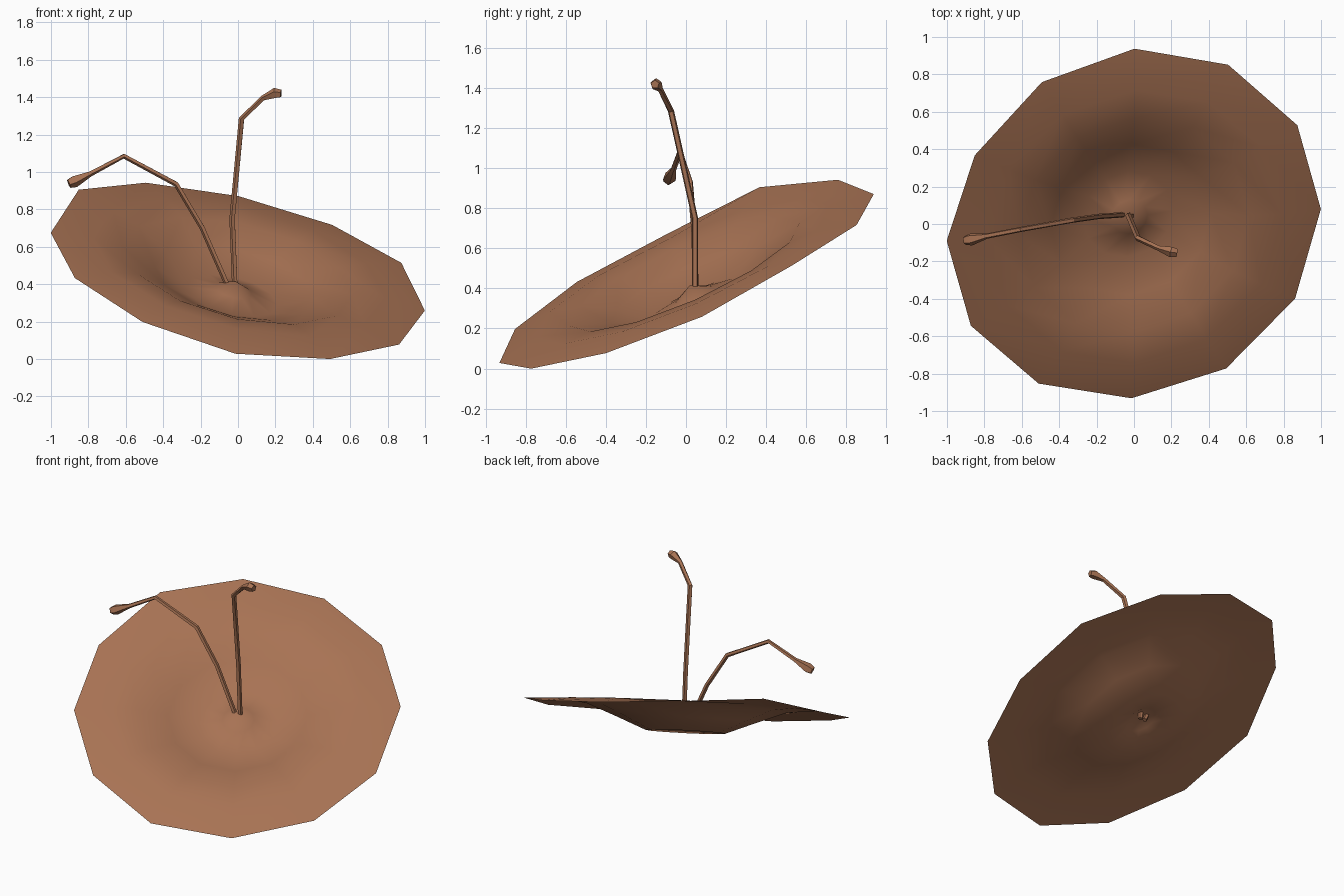
import bpy, bmesh, math
from mathutils import Vector, Matrix

cube = bpy.data.objects.get("Cube")
if cube:
    bpy.data.objects.remove(cube, do_unlink=True)

brown = bpy.data.materials.new("warm_brown")
brown.use_nodes = True
colour = (0.39, 0.17, 0.088, 1)
brown.diffuse_color = colour
brown.node_tree.nodes["Principled BSDF"].inputs["Base Color"].default_value = colour


def finish(bm, name, smooth_angle):
    mesh = bpy.data.meshes.new(name)
    bm.to_mesh(mesh)
    bm.free()
    mesh.materials.append(brown)
    obj = bpy.data.objects.new(name, mesh)
    bpy.context.collection.objects.link(obj)
    bpy.ops.object.select_all(action="DESELECT")
    obj.select_set(True)
    bpy.context.view_layer.objects.active = obj
    bpy.ops.object.shade_smooth_by_angle(angle=math.radians(smooth_angle))
    return obj


def bridge(bm, a, b):
    n = len(a)
    for i in range(n):
        bm.faces.new((a[i], a[(i + 1) % n], b[(i + 1) % n], b[i]))


# Cap: dish with a raised centre, a swollen lip and a slightly warped rim, tilted as a whole
def make_cap(profile, rim_warp, phase, centre, normal):
    bm = bmesh.new()
    sides = len(rim_warp)
    tip = bm.verts.new((0, 0, profile[0][1]))
    rings = []
    for r, z in profile[1:]:
        angles = [phase + math.tau * i / sides for i in range(sides)]
        rings.append([bm.verts.new((r * math.cos(a), r * math.sin(a), z)) for a in angles])
    for vert, lift in zip(rings[-1], rim_warp):
        vert.co.z += lift
    for i in range(sides):
        bm.faces.new((tip, rings[0][i], rings[0][(i + 1) % sides]))
    for inner, outer in zip(rings, rings[1:]):
        bridge(bm, inner[::-1], outer[::-1])
    tilt = Vector((0, 0, 1)).rotation_difference(Vector(normal)).to_matrix().to_4x4()
    bm.transform(Matrix.Translation(centre) @ tilt)
    return finish(bm, "cap", 80)


make_cap([(0, -0.063), (0.1, -0.115), (0.25, -0.15), (0.44, -0.073),
          (0.63, 0), (0.8, 0.018), (1.025, 0)],
         [-0.005, 0.015, -0.015, -0.022, 0.005, 0.05,
          -0.005, -0.01, -0.016, -0.027, -0.005, -0.005],
         0.04, (0, -0.007, 0.471), (0.246, -0.45, 1))


# Stalks: thin five-sided tubes that swell into a blunt bud at the end
def make_stalk(name, path, radii, sides=5):
    bm = bmesh.new()
    pts = [Vector(p) for p in path]
    rings = []
    for i, p in enumerate(pts):
        along = (pts[min(i + 1, len(pts) - 1)] - pts[max(i - 1, 0)]).normalized()
        side = along.cross(Vector((0, 1, 0))).normalized()
        up = side.cross(along)
        ring = []
        for k in range(sides):
            a = math.tau * k / sides
            ring.append(bm.verts.new(p + radii[i] * (side * math.cos(a) + up * math.sin(a))))
        rings.append(ring)
    for a, b in zip(rings, rings[1:]):
        bridge(bm, a, b)
    bm.faces.new(rings[0])
    bm.faces.new(rings[-1])
    bmesh.ops.recalc_face_normals(bm, faces=bm.faces)
    return finish(bm, name, 30)


make_stalk("tall_stalk",
           [(-0.015, 0.045, 0.37), (-0.03, 0.045, 0.75), (0.02, -0.075, 1.285),
            (0.135, -0.13, 1.395), (0.2, -0.15, 1.42), (0.23, -0.155, 1.418)],
           [0.016, 0.016, 0.016, 0.015, 0.03, 0.022])
make_stalk("low_stalk",
           [(-0.045, 0.05, 0.37), (-0.19, 0.04, 0.7), (-0.33, 0.02, 0.935),
            (-0.61, -0.03, 1.085), (-0.79, -0.065, 0.99), (-0.875, -0.083, 0.95),
            (-0.905, -0.088, 0.938)],
           [0.015, 0.015, 0.015, 0.014, 0.015, 0.034, 0.025])
